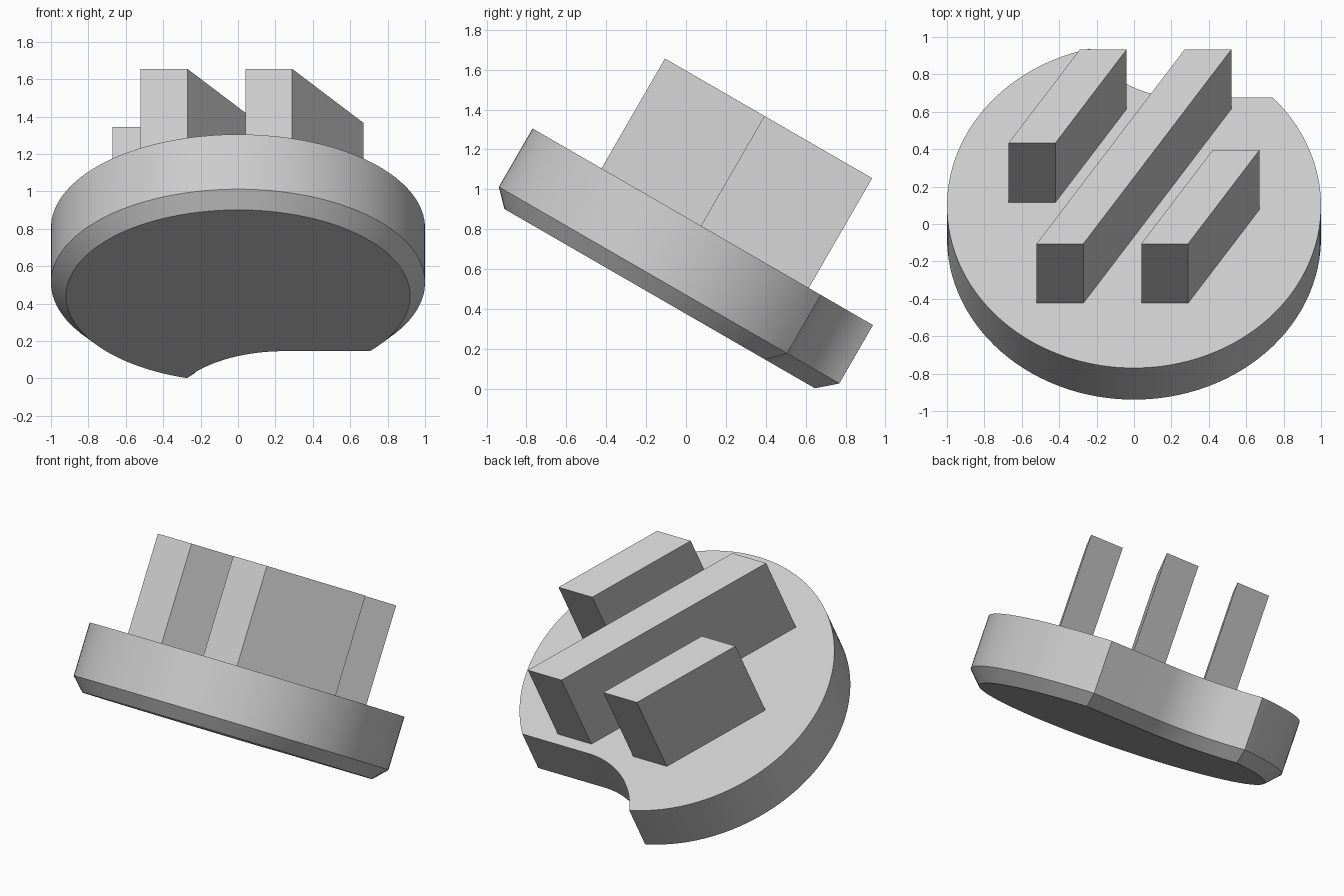
import bpy
import bmesh
from math import acos, atan2, cos, sin, asin, pi, radians, hypot
from mathutils import Matrix, Vector

cube = bpy.data.objects.get("Cube")
if cube:
    bpy.data.objects.remove(cube, do_unlink=True)

grey = bpy.data.materials.new("light_grey")
grey.use_nodes = True
GREY = (0.6, 0.6, 0.6, 1.0)
grey.diffuse_color = GREY
grey.node_tree.nodes["Principled BSDF"].inputs["Base Color"].default_value = GREY

# Everything is modelled flat, then tilted backwards
TILT = Matrix.Translation((0, 0.096, 0.805)) @ Matrix.Rotation(radians(-30), 4, "X")

NOTCH_X, NOTCH_Y, NOTCH_R = 0.25, 1.21, 0.54


def arc(cx, cy, r, start, end, steps):
    return [(cx + r * cos(start + (end - start) * i / steps),
             cy + r * sin(start + (end - start) * i / steps)) for i in range(steps + 1)]


def outline(inset):
    """Disc outline with a hook-shaped notch at the back, moved inwards by inset."""
    r, nr = 1 - inset, NOTCH_R + inset
    d = hypot(NOTCH_X, NOTCH_Y)
    corner = atan2(NOTCH_Y, NOTCH_X) + acos((r * r - nr * nr + d * d) / (2 * d * r))
    flat_end = asin((NOTCH_Y - nr) / r)
    rim = arc(0, 0, r, corner, flat_end + 2 * pi, 96)
    start = atan2(r * sin(corner) - NOTCH_Y, r * cos(corner) - NOTCH_X)
    if start > 0:
        start -= 2 * pi
    notch = arc(NOTCH_X, NOTCH_Y, nr, -pi / 2, start, 24)
    return rim + notch[:-1]


def loft(name, layers):
    """Closed solid through matching outlines, given as (points, height) from the bottom up."""
    bm = bmesh.new()
    rings = [[bm.verts.new(TILT @ Vector((x, y, z))) for x, y in pts] for pts, z in layers]
    for low, high in zip(rings, rings[1:]):
        n = len(low)
        for i in range(n):
            j = (i + 1) % n
            bm.faces.new((low[i], low[j], high[j], high[i]))
    bm.faces.new(rings[0][::-1])
    bm.faces.new(rings[-1])
    bmesh.ops.recalc_face_normals(bm, faces=bm.faces)
    mesh = bpy.data.meshes.new(name)
    bm.to_mesh(mesh)
    bm.free()
    mesh.materials.append(grey)
    obj = bpy.data.objects.new(name, mesh)
    bpy.context.collection.objects.link(obj)
    return obj


# Notched disc with a bevelled underside
disc = loft("notched_disc", [(outline(0.08), -0.42), (outline(0), -0.338), (outline(0), 0)])
bpy.ops.object.select_all(action="DESELECT")
disc.select_set(True)
bpy.context.view_layer.objects.active = disc
bpy.ops.object.shade_smooth_by_angle(angle=radians(20))

# Three slanted bars with ends parallel to the front
SLOPE, HALF_WIDTH, HEIGHT = 0.66, 0.125, 0.636
for name, offset, front, back in (("middle_bar", 0, -0.6, 0.6),
                                  ("right_bar", -0.56, 0.022, 0.6),
                                  ("left_bar", 0.56, -0.6, -0.022)):
    base = [(offset + SLOPE * y + side * HALF_WIDTH, y)
            for y, side in ((front, -1), (front, 1), (back, 1), (back, -1))]
    loft(name, [(base, 0), (base, HEIGHT)])
